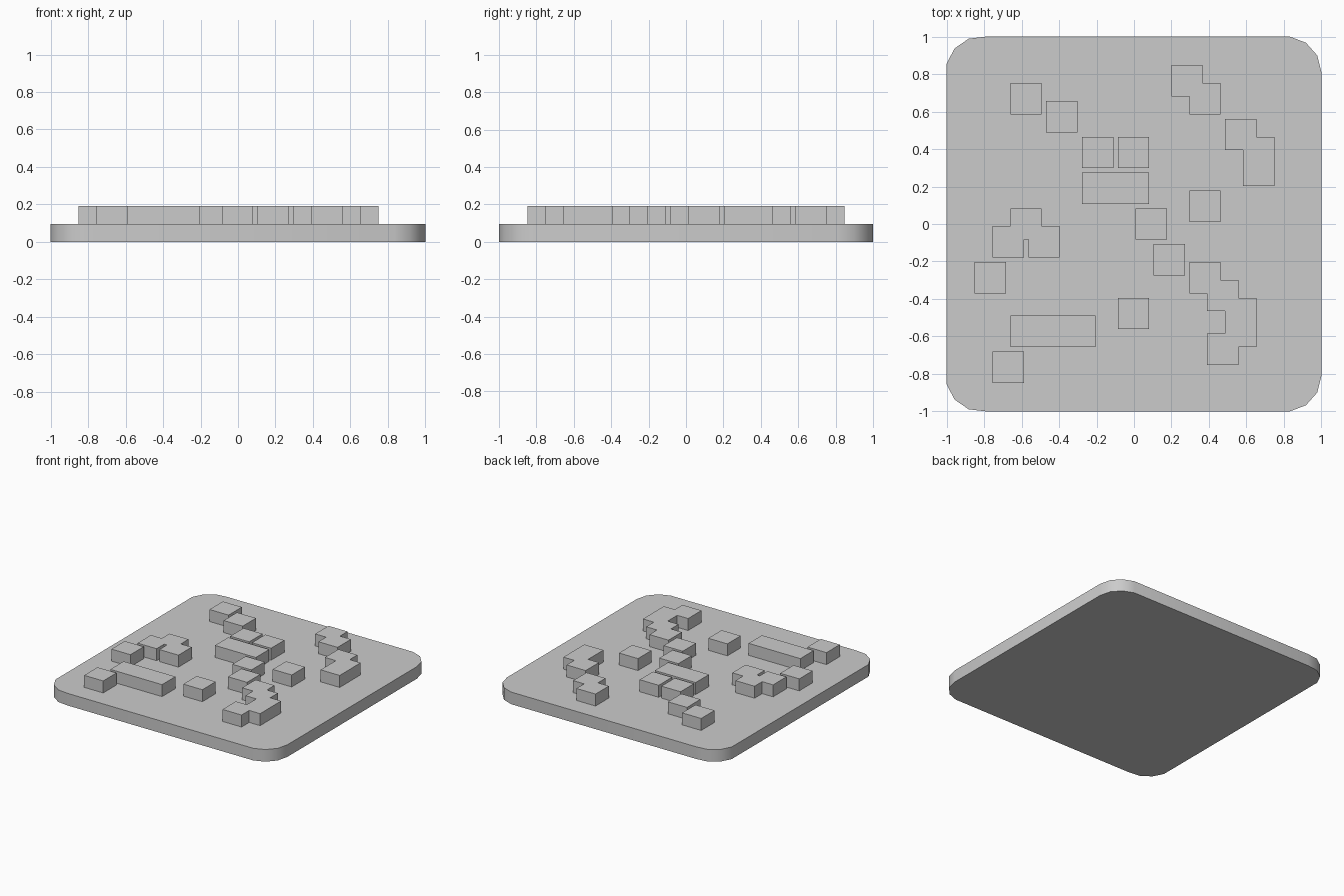
import bpy, bmesh
from math import cos, sin, tau, radians
from mathutils.geometry import convex_hull_2d

cube = bpy.data.objects.get("Cube")
if cube:
    bpy.data.objects.remove(cube, do_unlink=True)

GREY = (0.6, 0.6, 0.6, 1)
grey = bpy.data.materials.new("plain grey")
grey.use_nodes = True
grey.diffuse_color = GREY
grey.node_tree.nodes["Principled BSDF"].inputs["Base Color"].default_value = GREY

PLATE_TOP, BLOCK_TOP = 0.096, 0.191
PITCH, HALF, SHIFT = 0.0955, 0.0835, -0.003


def finish(name, bm, height):
    """Raise the flat faces of bm into a closed solid and make an object of it."""
    base = list(bm.faces)
    res = bmesh.ops.extrude_face_region(bm, geom=base, use_keep_orig=True)
    top = [v for v in res["geom"] if isinstance(v, bmesh.types.BMVert)]
    bmesh.ops.translate(bm, verts=top, vec=(0, 0, height))
    bmesh.ops.recalc_face_normals(bm, faces=bm.faces)
    mesh = bpy.data.meshes.new(name)
    bm.to_mesh(mesh)
    bm.free()
    mesh.materials.append(grey)
    obj = bpy.data.objects.new(name, mesh)
    bpy.context.collection.objects.link(obj)
    return obj


def blocks(name, cells):
    """Fuse overlapping squares, centred on grid cells, into one raised block."""
    rects = [(i * PITCH + SHIFT - HALF, i * PITCH + SHIFT + HALF,
              j * PITCH - HALF, j * PITCH + HALF) for i, j in cells]
    xs = sorted({x for r in rects for x in r[:2]})
    ys = sorted({y for r in rects for y in r[2:]})
    bm = bmesh.new()
    grid = {}

    def vert(x, y):
        if (x, y) not in grid:
            grid[x, y] = bm.verts.new((x, y, PLATE_TOP - 0.02))
        return grid[x, y]

    for x0, x1 in zip(xs, xs[1:]):
        for y0, y1 in zip(ys, ys[1:]):
            cx, cy = (x0 + x1) / 2, (y0 + y1) / 2
            if any(a < cx < b and c < cy < d for a, b, c, d in rects):
                bm.faces.new([vert(x0, y0), vert(x1, y0), vert(x1, y1), vert(x0, y1)])
    bmesh.ops.dissolve_limit(bm, angle_limit=radians(1), verts=bm.verts, edges=bm.edges)
    finish(name, bm, BLOCK_TOP - PLATE_TOP + 0.02)


# Plate with rounded corners: hull of a thirteen-sided disc at each corner
R, SIDES = 0.19, 13
disc = [(R * cos(tau * k / SIDES), R * sin(tau * k / SIDES)) for k in range(SIDES)]
reach_left = -min(x for x, y in disc)
reach_up = max(y for x, y in disc)
points = [(cx + x, cy + y)
          for cx in (-1 + reach_left, 1 - R)
          for cy in (-1 + reach_up, 1 - reach_up)
          for x, y in disc]
bm = bmesh.new()
bm.faces.new([bm.verts.new((*points[k], 0)) for k in convex_hull_2d(points)])
plate = finish("plate", bm, PLATE_TOP)
bpy.ops.object.select_all(action="DESELECT")
plate.select_set(True)
bpy.context.view_layer.objects.active = plate
bpy.ops.object.shade_smooth_by_angle(angle=radians(30))

# Single square blocks
for n, cell in enumerate([(-6, 7), (-4, 6), (-2, 4), (0, 4), (4, 1), (1, 0),
                          (2, -2), (0, -5), (-7, -8), (-8, -3)]):
    blocks(f"square_block_{n + 1}", [cell])

# Fused blocks
blocks("middle_bar", [(i, 2) for i in (-2, -1, 0)])
blocks("front_bar", [(i, -6) for i in (-6, -5, -4, -3)])
blocks("notched_block", [(-7, -1), (-5, -1), (-6, 0)])
blocks("back_step_block", [(3, 8), (4, 7)])
blocks("side_step_block", [(6, 5), (7, 4), (7, 3)])
blocks("curved_step_block", [(4, -3), (5, -4), (6, -5), (6, -6), (5, -7)])
